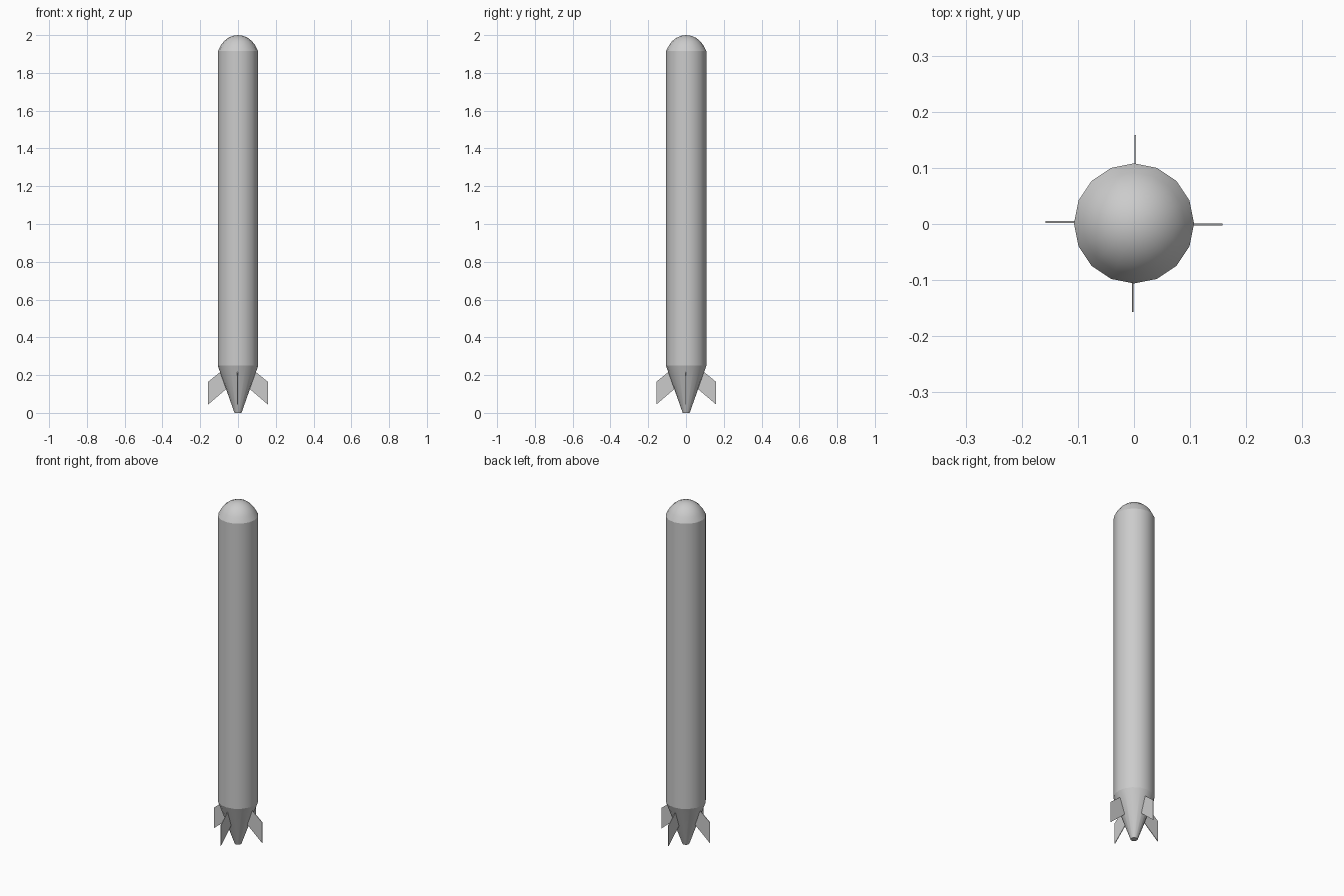
import bpy, bmesh, math
from mathutils import Matrix

if "Cube" in bpy.data.objects:
    bpy.data.objects.remove(bpy.data.objects["Cube"])

SIDES = 16
CENTRE_Y = 0.001


def make_object(name, bm):
    bmesh.ops.remove_doubles(bm, verts=bm.verts, dist=1e-5)
    bmesh.ops.recalc_face_normals(bm, faces=bm.faces)
    mesh = bpy.data.meshes.new(name)
    bm.to_mesh(mesh)
    bm.free()
    obj = bpy.data.objects.new(name, mesh)
    bpy.context.collection.objects.link(obj)
    return obj


def smooth(obj):
    bpy.ops.object.select_all(action='DESELECT')
    obj.select_set(True)
    bpy.context.view_layer.objects.active = obj
    bpy.ops.object.shade_smooth_by_angle(angle=math.radians(35))


def lathe(name, profile, cap_start=False):
    """Spin a (radius, height) profile around z."""
    bm = bmesh.new()
    verts = [bm.verts.new((r, 0, z)) for r, z in profile]
    edges = [bm.edges.new(pair) for pair in zip(verts, verts[1:])]
    bmesh.ops.spin(bm, geom=verts + edges, cent=(0, 0, 0), axis=(0, 0, 1),
                   angle=math.tau, steps=SIDES, use_duplicate=False)
    bmesh.ops.remove_doubles(bm, verts=bm.verts, dist=1e-5)
    if cap_start:
        rim = [e for e in bm.edges if e.is_boundary
               and all(abs(v.co.z - profile[0][1]) < 1e-4 for v in e.verts)]
        bmesh.ops.holes_fill(bm, edges=rim, sides=SIDES)
    obj = make_object(name, bm)
    obj.location.y = CENTRE_Y
    smooth(obj)


# Tapered tail, long tube and rounded nose
lathe("tail_cone", [(0.0185, 0), (0.107, 0.25)], cap_start=True)
lathe("body_tube", [(0.107, 0.25), (0.107, 1.915)])
lathe("nose_dome", [(0.107, 1.915), (0.091, 1.946), (0.075, 1.967),
                    (0.053, 1.985), (0.028, 1.996), (0, 2.0)])

# Four thin swept fins, each slightly off the centre line
FIN = [(0.09, 0.22), (0.1575, 0.165), (0.1575, 0.045), (0.058, 0.13)]
for i, side in enumerate(("right", "back", "left", "front")):
    bm = bmesh.new()
    face = bm.faces.new([bm.verts.new((x, -0.004, z)) for x, z in FIN])
    ext = bmesh.ops.extrude_face_region(bm, geom=[face])
    moved = [v for v in ext["geom"] if isinstance(v, bmesh.types.BMVert)]
    bmesh.ops.translate(bm, verts=moved, vec=(0, 0.0035, 0))
    bmesh.ops.rotate(bm, verts=bm.verts, cent=(0, 0, 0),
                     matrix=Matrix.Rotation(i * math.pi / 2, 3, 'Z'))
    fin = make_object(side + "_fin", bm)
    fin.location.y = CENTRE_Y
